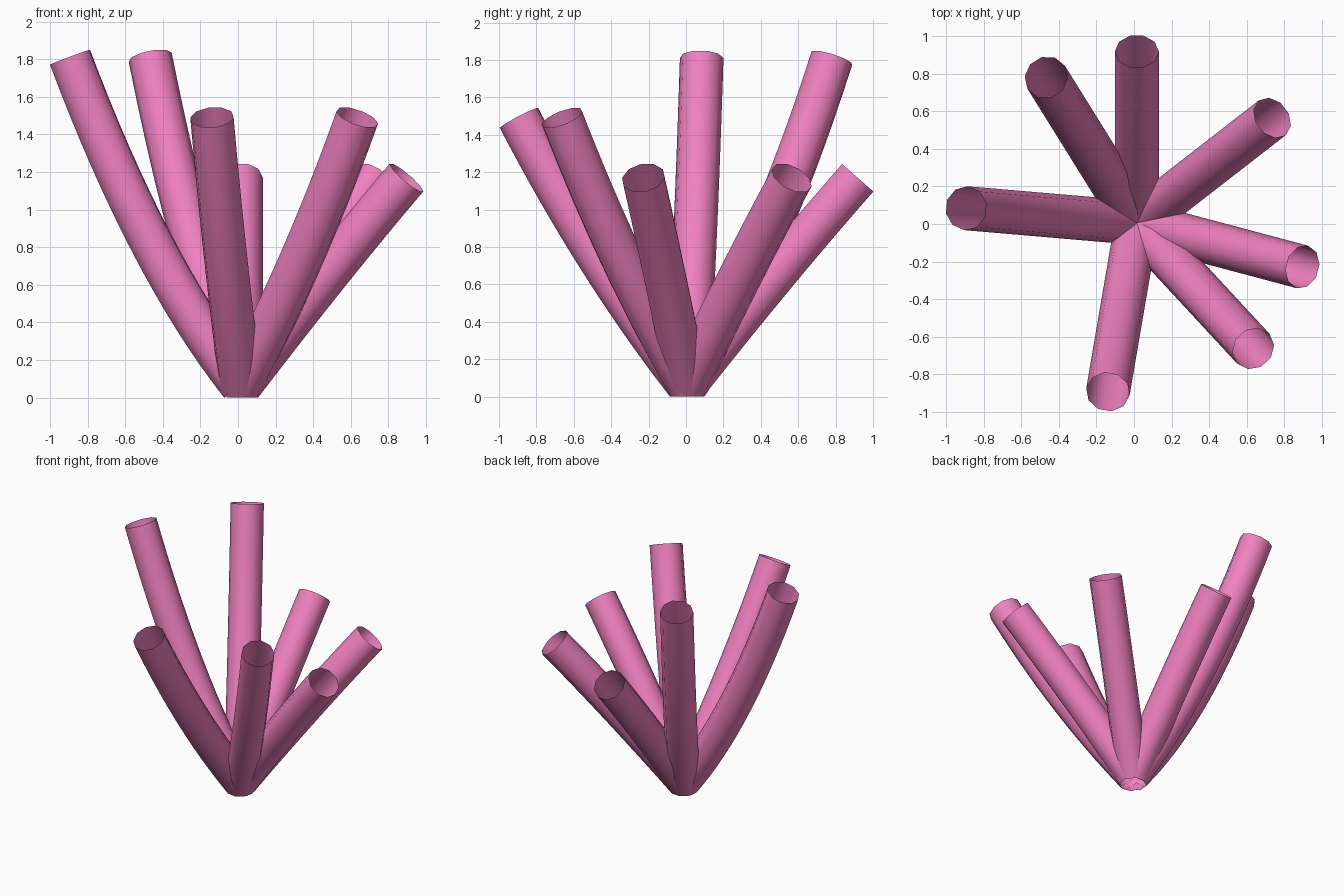
import bpy, bmesh, math
from mathutils import Vector

if "Cube" in bpy.data.objects:
    bpy.data.objects.remove(bpy.data.objects["Cube"])

RADIUS = 0.117      # tube radius
SIDES = 10          # cross-section sides
STEPS = 16          # segments along each tube
ORIGIN = Vector((0.015, 0.006, 0))

pink = bpy.data.materials.new("pink")
pink.diffuse_color = (0.87, 0.22, 0.52, 1)
pink.use_nodes = True
pink.node_tree.nodes["Principled BSDF"].inputs["Base Color"].default_value = pink.diffuse_color


def tube(name, angle, height):
    """Open tube bent in a vertical plane along a quadratic curve."""
    p0, p1, p2 = Vector((0, 0.07)), Vector((0.49, 0.69)), Vector((0.912, height))
    a = math.radians(angle)
    out = Vector((math.cos(a), math.sin(a), 0))
    side = Vector((-math.sin(a), math.cos(a), 0))
    up = Vector((0, 0, 1))
    bm = bmesh.new()
    rings = []
    for i in range(STEPS + 1):
        t = i / STEPS
        p = p0 * (1 - t) ** 2 + p1 * 2 * t * (1 - t) + p2 * t * t
        d = ((p1 - p0) * (1 - t) + (p2 - p1) * t).normalized()
        centre = ORIGIN + out * p.x + up * p.y
        normal = out * d.y - up * d.x
        ring = []
        for k in range(SIDES):
            b = 2 * math.pi * k / SIDES
            ring.append(bm.verts.new(centre + (side * math.cos(b) + normal * math.sin(b)) * RADIUS))
        rings.append(ring)
    # walls, wound so they face outwards
    for lo, hi in zip(rings, rings[1:]):
        for k in range(SIDES):
            n = (k + 1) % SIDES
            bm.faces.new((lo[n], lo[k], hi[k], hi[n])).smooth = True
    bm.faces.ensure_lookup_table()
    bm.normal_update()
    f = bm.faces[0]
    middle = sum((v.co for v in rings[0] + rings[1]), Vector((0, 0, 0))) / (2 * SIDES)
    if f.normal.dot(f.calc_center_median() - middle) < 0:
        bmesh.ops.reverse_faces(bm, faces=bm.faces[:])
    mesh = bpy.data.meshes.new(name)
    bm.to_mesh(mesh)
    bm.free()
    mesh.materials.append(pink)
    bpy.context.collection.objects.link(bpy.data.objects.new(name, mesh))


# Seven tubes fanning out from one base: direction in degrees, tip height
LOW, MID, TALL = 1.17, 1.49, 1.81
for i, (angle, height) in enumerate([(37.8, LOW), (90, LOW), (121.9, TALL), (175.1, TALL),
                                     (260.3, MID), (312.8, MID), (345.1, LOW)]):
    tube(f"tube_{i + 1}", angle, height)
